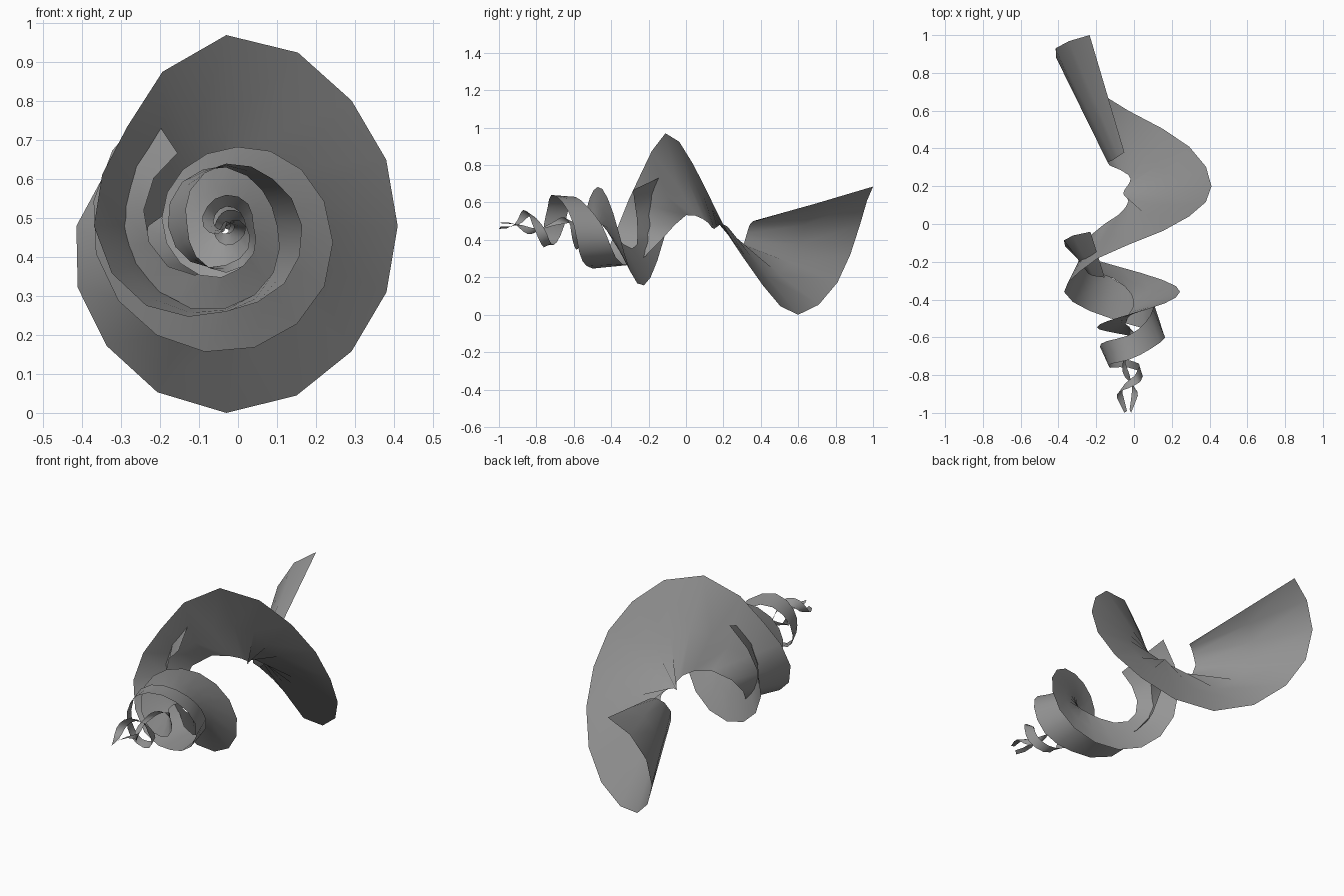
import bpy
import math
from mathutils import Vector

cube = bpy.data.objects.get("Cube")
if cube:
    bpy.data.objects.remove(cube, do_unlink=True)

AXIS_X, AXIS_Z = -0.03, 0.48
STEPS_PER_STATION = 2
CROSS_STEPS = 2


def make_material(name, colour):
    material = bpy.data.materials.new(name)
    material.use_nodes = True
    material.diffuse_color = colour
    shader = material.node_tree.nodes["Principled BSDF"]
    shader.inputs["Base Color"].default_value = colour
    return material


def smooth_value(values, position):
    """Catmull-Rom interpolation through evenly spaced values."""
    last = len(values) - 1
    index = min(int(position), last - 1)
    t = position - index
    before = values[index - 1] if index else 2 * values[0] - values[1]
    start, end = values[index], values[index + 1]
    after = values[index + 2] if index + 2 <= last else 2 * end - start
    return start + t / 2 * (
        end - before
        + t * (2 * before - 5 * start + 4 * end - after
               + t * (3 * (start - end) + after - before)))


def edge_point(radii, depths, position, start_angle):
    """Point on a spiral edge whose stations are an eighth of a turn apart."""
    angle = start_angle + position * math.pi / 4
    radius = smooth_value(radii, position)
    return Vector((AXIS_X + radius * math.cos(angle),
                   smooth_value(depths, position),
                   AXIS_Z + radius * math.sin(angle)))


def spiral_ribbon(name, outer, inner, start_angle, first, material):
    """Ruled sheet stretched between two spiral edges."""
    last = len(outer[0]) - 1
    count = round((last - first) * STEPS_PER_STATION)
    row = CROSS_STEPS + 1
    vertices, faces = [], []
    for i in range(count + 1):
        position = first + (last - first) * i / count
        a = edge_point(*outer, position, start_angle)
        b = edge_point(*inner, position, start_angle)
        vertices += [a.lerp(b, j / CROSS_STEPS) for j in range(row)]
    for i in range(count):
        for j in range(CROSS_STEPS):
            corner = i * row + j
            faces.append((corner, corner + 1, corner + row + 1, corner + row))
    mesh = bpy.data.meshes.new(name)
    mesh.from_pydata(vertices, [], faces)
    mesh.materials.append(material)
    ribbon = bpy.data.objects.new(name, mesh)
    bpy.context.collection.objects.link(ribbon)
    bpy.ops.object.select_all(action="DESELECT")
    ribbon.select_set(True)
    bpy.context.view_layer.objects.active = ribbon
    bpy.ops.object.shade_smooth_by_angle(angle=math.radians(60))


grey = make_material("plain grey", (0.3, 0.3, 0.3, 1.0))

# Wide ribbon: a broad flared sheet at the back that tightens to the front tip
spiral_ribbon(
    "wide_ribbon",
    outer=([.29, .385, .435, .48, .455, .44, .455, .49,
            .36, .34, .29, .22, .21, .195, .17, .16,
            .13, .1, .11, .12, .1, .07, .08, .08, .07, .06, .03],
           [1, .93, .81, .6, .41, .2, .04, -.11,
            -.25, -.36, -.46, -.53, -.57, -.6, -.66, -.72,
            -.74, -.76, -.76, -.76, -.79, -.82, -.84, -.87, -.89, -.92, -1]),
    inner=([.03, .08, .14, .06, .01, -.02, -.03, .01,
            .07, .2, .24, .21, .17, .13, .13, .15,
            .16, .15, .13, .1, .08, .05, .05, .05, .04, .03, .01],
           [.38, .34, .31, .26, .22, .18, .15, .12,
            .05, -.06, -.22, -.34, -.4, -.45, -.52, -.59,
            -.62, -.65, -.69, -.72, -.74, -.77, -.8, -.83, -.86, -.9, -.99]),
    start_angle=math.radians(135), first=0, material=grey)

# Narrow ribbon: starts against the wide one, closes into a funnel, ends in a second tip
spiral_ribbon(
    "narrow_ribbon",
    outer=([.385, .355, .345, .335, .325, .305, .27, .235,
            .2, .18, .165, .15, .13, .09, .06, .05,
            .04, .03, .03, .04, .05, .05, .05, .02],
           [-.02, -.05, -.1, -.17, -.24, -.31, -.37, -.43,
            -.48, -.52, -.55, -.57, -.59, -.61, -.62, -.64,
            -.67, -.7, -.74, -.79, -.83, -.87, -.91, -1]),
    inner=([.22, .225, .21, .17, .09, .04, .02, .01,
            .01, .01, .01, .02, .02, .01, .01, .01,
            .01, .01, .01, .02, .02, .02, .02, .01],
           [-.29, -.28, -.26, -.27, -.35, -.42, -.45, -.47,
            -.49, -.51, -.52, -.53, -.54, -.55, -.57, -.59,
            -.62, -.65, -.69, -.74, -.78, -.83, -.88, -.98]),
    start_angle=math.radians(90), first=0.75, material=grey)
